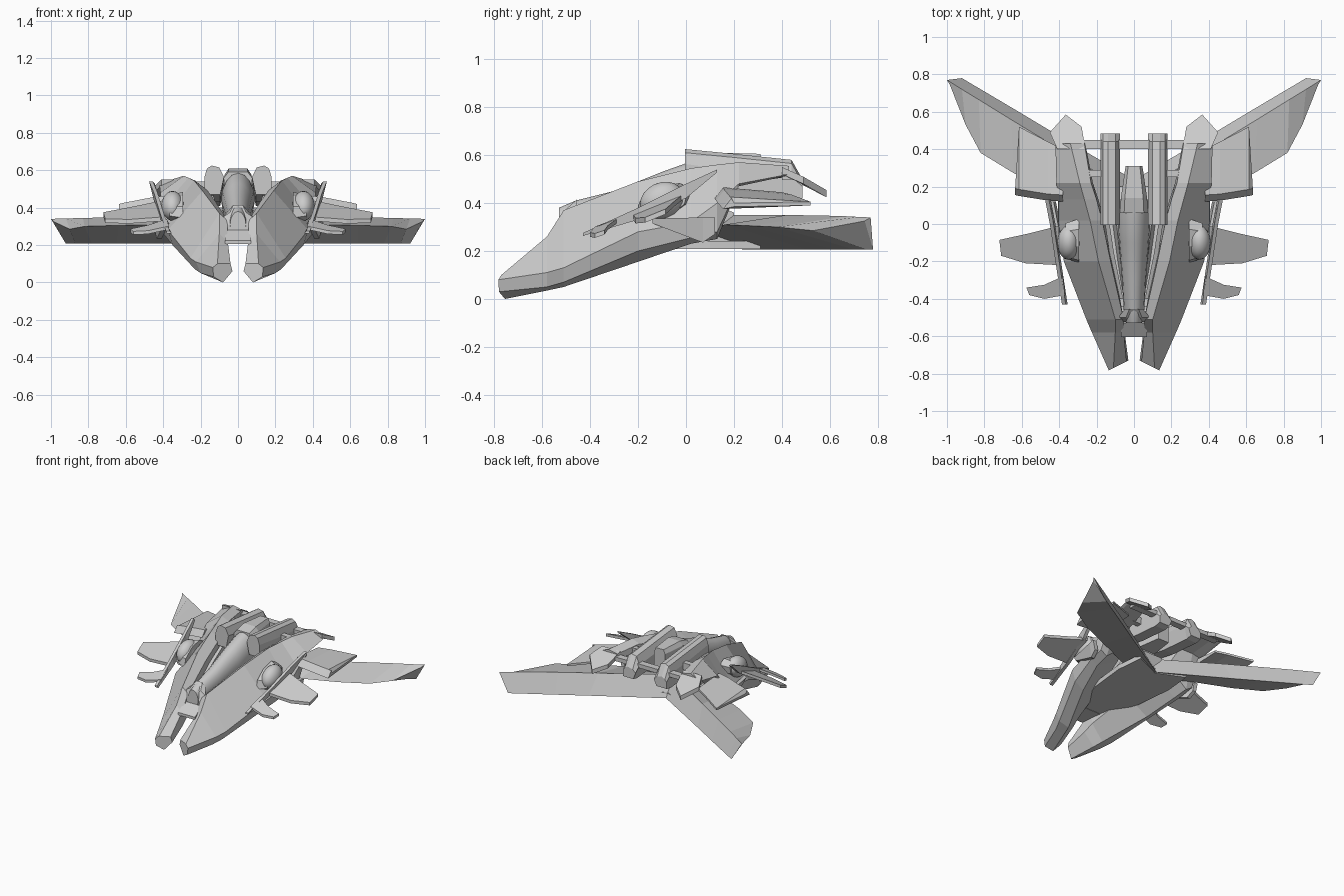
import bpy, bmesh, math
from mathutils import Matrix

if "Cube" in bpy.data.objects:
    bpy.data.objects.remove(bpy.data.objects["Cube"], do_unlink=True)

grey = bpy.data.materials.new("light_grey")
grey.use_nodes = True
grey.diffuse_color = (0.6, 0.6, 0.6, 1)
grey.node_tree.nodes["Principled BSDF"].inputs["Base Color"].default_value = (0.6, 0.6, 0.6, 1)


def finish(name, bm, mirror=True, smooth=None):
    bmesh.ops.recalc_face_normals(bm, faces=bm.faces)
    mesh = bpy.data.meshes.new(name)
    bm.to_mesh(mesh)
    bm.free()
    mesh.materials.append(grey)
    ob = bpy.data.objects.new(name, mesh)
    bpy.context.collection.objects.link(ob)
    if mirror:
        ob.modifiers.new("Mirror", "MIRROR")
    if smooth:
        bpy.ops.object.select_all(action='DESELECT')
        ob.select_set(True)
        bpy.context.view_layer.objects.active = ob
        bpy.ops.object.shade_smooth_by_angle(angle=math.radians(smooth))


def loft(name, rings, mirror=True, smooth=None):
    """Skin a row of equal-length rings and cap both ends."""
    bm = bmesh.new()
    loops = [[bm.verts.new(p) for p in ring] for ring in rings]
    n = len(loops[0])
    for a, b in zip(loops, loops[1:]):
        for i in range(n):
            j = (i + 1) % n
            bm.faces.new((a[i], a[j], b[j], b[i]))
    bm.faces.new(loops[0])
    bm.faces.new(loops[-1])
    finish(name, bm, mirror, smooth)


def slab(name, outline, height, thick):
    """Thin plate over an xy outline, with z given by a rule."""
    loft(name, [[(x, y, height(x, y) + s * thick / 2) for x, y in outline] for s in (-1, 1)])


def box(name, x0, x1, y0, y1, z0, z1, mirror=True):
    loft(name, [[(x0, y, z0), (x1, y, z0), (x1, y, z1), (x0, y, z1)]
                for y in (y0, y1)], mirror)


# Side hulls: station, skew, then inner-low, keel, outer-low, outer, ridge, inner-top
hull = [
    (-.78, .5, (.03, .06), (.08, 0), (.13, .03), (.135, .08), (.11, .10), (.04, .10)),
    (-.58, 0, (.05, .12), (.13, .035), (.20, .05), (.225, .11), (.10, .26), (.055, .22)),
    (-.51, 0, (.06, .16), (.15, .05), (.23, .07), (.255, .13), (.10, .37), (.055, .33)),
    (-.20, 0, (.11, .26), (.28, .155), (.35, .20), (.375, .28), (.19, .49), (.125, .44)),
    (.02, 0, (.16, .33), (.34, .23), (.395, .255), (.405, .32), (.235, .545), (.17, .50)),
    (.13, 0, (.19, .38), (.35, .25), (.40, .28), (.405, .40), (.265, .56), (.20, .52)),
    (.22, 0, (.22, .48), (.33, .48), (.39, .47), (.415, .48), (.29, .57), (.23, .545)),
    (.43, 0, (.26, .51), (.35, .52), (.40, .515), (.42, .52), (.34, .555), (.265, .54)),
]
loft("side_hull", [[(x, y + skew * (.13 - x), z) for x, z in pts]
                   for y, skew, *pts in hull])

# Drooping tail hook
slab("tail_hook", [(.26, .40), (.28, .52), (.365, .585), (.45, .49), (.41, .40)],
     lambda x, y: .535 - .58 * max(0, y - .42), .03)

# Main wings: leading edge, ridge, rear bottom edge
loft("main_wing", [
    [(0, .02, .27), (0, .15, .35), (0, .235, .207)],
    [(.40, .16, .31), (.43, .42, .35), (.45, .50, .207)],
    [(.64, .27, .305), (.66, .56, .348), (.645, .617, .207)],
    [(.82, .38, .30), (.83, .665, .345), (.78, .697, .207)],
    [(.90, .53, .285), (.92, .72, .342), (.87, .75, .207)],
    [(.985, .745, .325), (1, .77, .34), (.92, .78, .207)],
])

# Belly and its fairing
slab("belly", [(0, .22), (.20, .31), (.22, .10), (.19, -.18), (.06, -.54), (0, -.54)],
     lambda x, y: .225, .035)
loft("belly_keel", [
    [(-w, y, .22), (w, y, .22), (w * .8, y, top), (-w * .8, y, top)]
    for y, w, top in ((-.50, .04, .30), (-.2, .09, .34), (.1, .13, .40), (.20, .10, .36))], False)

# Cockpit pod with a blunt arched nose
pod = []
for y, w, lo, hi in ((-.53, .042, .24, .38), (-.46, .055, .25, .41), (-.3, .064, .27, .45),
                     (-.1, .08, .28, .53), (.04, .09, .30, .58), (.13, .075, .32, .60)):
    mid, half = (lo + hi) / 2, (hi - lo) / 2
    pod.append([(w * math.cos(t * math.tau / 16), y, mid + half * math.sin(t * math.tau / 16))
                for t in range(16)])
loft("cockpit_pod", pod, False, 40)

# Steep collar over the nose and sloped chin under it
loft("nose_collar", [
    [(-w, y, .27), (w, y, .27), (w, y, z - .03), (w * .5, y, z), (-w * .5, y, z), (-w, y, z - .03)]
    for y, w, z in ((-.525, .06, .33), (-.50, .085, .375), (-.455, .05, .415))], False)
loft("chin_block", [[(-.07, y, .205), (.07, y, .205), (.07, y, z), (-.07, y, z)]
                    for y, z in ((-.605, .225), (-.53, .28), (-.44, .28))], False)

# Dorsal block behind the pod
loft("dorsal_block", [
    [(-w, y, .42), (w, y, .42), (w, y, z - .03), (w * .7, y, z), (-w * .7, y, z), (-w, y, z - .03)]
    for y, w, z in ((.06, .075, .59), (.14, .07, .61), (.31, .045, .605))], False)

# Engine rails with rounded tops and raked rear ends
rails = []
for y, top, low in ((-.005, .625, .47), (.2, .605, .43), (.44, .58, .41), (.485, .50, .42)):
    shoulder = (top - low) * .4
    rails.append([(.095, y, low), (.18, y, low), (.18, y, top - shoulder), (.165, y, top - .015),
                  (.14, y, top), (.10, y, top - .01), (.075, y, top - shoulder)])
loft("engine_rail", rails)
box("rail_link", .17, .25, .25, .29, .49, .54)
box("rear_crossbar", -.37, .37, .40, .45, .495, .525, False)

# Inner struts between pod and hulls
loft("inner_strut", [[(x - .012, y, z - .05), (x + .012, y, z - .05),
                      (x + .012, y, z), (x - .012, y, z)]
                     for x, y, z in ((.07, -.40, .31), (.12, -.15, .40), (.15, .05, .48))])

# Side turret ball in a tilted octagonal mount
tilt = Matrix.Rotation(math.radians(25), 4, 'X')
bm = bmesh.new()
bmesh.ops.create_uvsphere(bm, u_segments=16, v_segments=10, radius=1,
                          matrix=Matrix.Translation((.35, -.10, .41)) @ tilt
                          @ Matrix.Diagonal((.06, .095, .075, 1)))
finish("turret_ball", bm, True, 60)
bm = bmesh.new()
bmesh.ops.create_cone(bm, segments=8, radius1=1, radius2=.8, depth=1, cap_ends=True,
                      matrix=Matrix.Translation((.33, -.09, .40)) @ tilt
                      @ Matrix.Diagonal((.07, .13, .07, 1)) @ Matrix.Rotation(math.pi / 2, 4, 'Y'))
finish("turret_mount", bm)

# Slanted outer blade and lower fin
loft("outer_blade", [[(x - .02, y, z - h), (x + .005, y, z - h),
                      (x + .01, y, z), (x - .01, y, z)]
                     for x, y, z, h in ((.375, -.43, .275, .012), (.41, -.2, .38, .05),
                                        (.44, 0, .48, .06), (.465, .13, .54, .012))])
loft("lower_fin", [[(x - .012, y, lo), (x + .015, y, lo), (x + .03, y, hi), (x, y, hi)]
                   for x, y, lo, hi in ((.38, -.14, .315, .335), (.42, .07, .235, .34),
                                        (.43, .12, .27, .34))])

# Small pitched winglets
slab("large_winglet", [(.40, -.22), (.58, -.21), (.71, -.17), (.72, -.085), (.56, -.05), (.40, -.01)],
     lambda x, y: .385 + .42 * (y + .1) - .1 * (x - .45), .022)
slab("small_winglet", [(.37, -.38), (.48, -.40), (.56, -.38), (.575, -.34), (.48, -.325), (.38, -.28)],
     lambda x, y: .305 + .4 * (y + .33) - .15 * (x - .42), .018)

# Rear stabiliser plates, thick in front and thin behind
loft("rear_plate", [[(x, y0, z - .045), (x, y0 + .035, z), (x, y1, z - .02), (x, y1, z - .035)]
                    for x, y0, y1, z in ((.38, .12, .40, .465), (.46, .125, .44, .455),
                                         (.615, .15, .52, .425), (.635, .155, .20, .42))])
